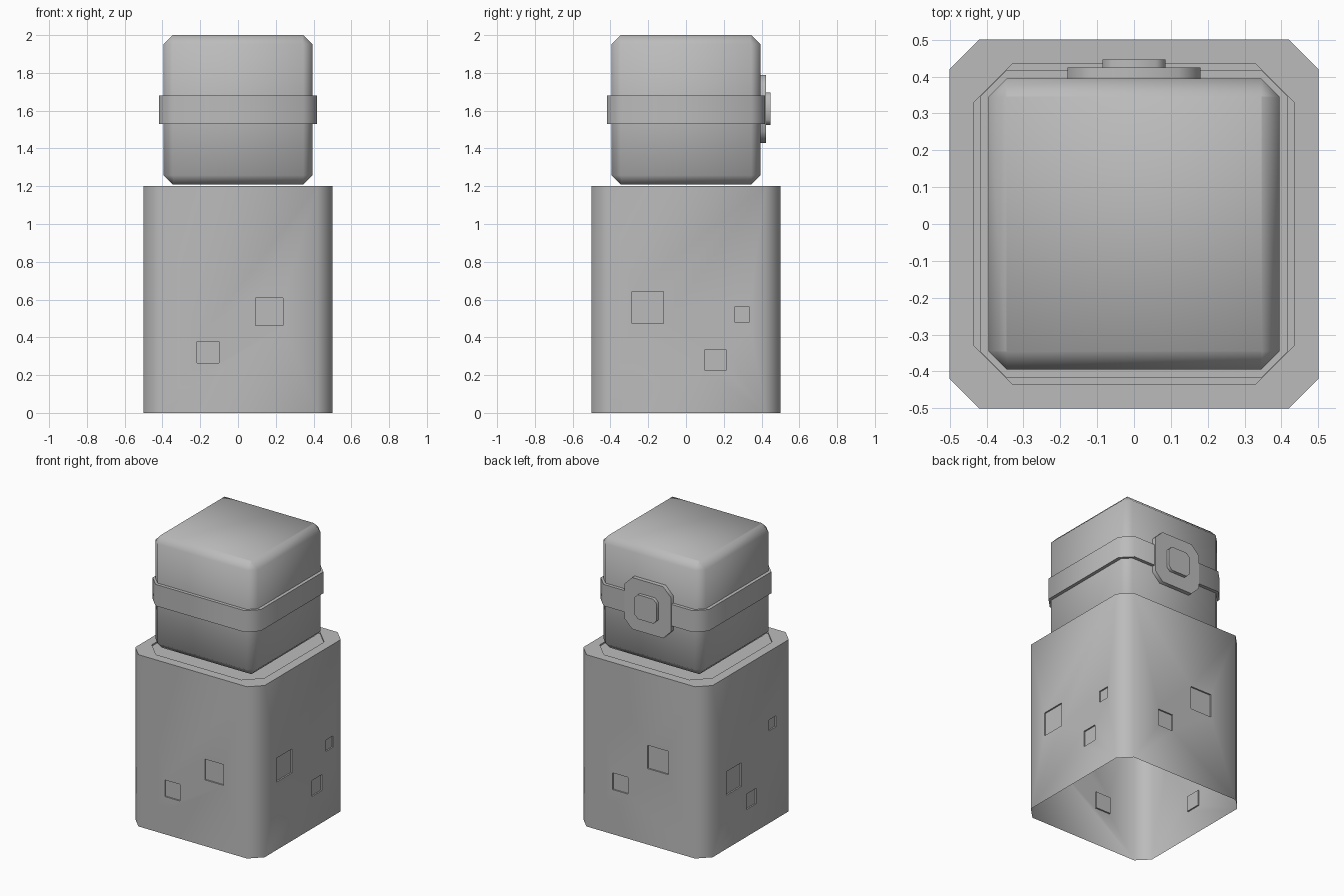
import bpy, bmesh, math
from mathutils import Vector, Matrix

if "Cube" in bpy.data.objects:
    bpy.data.objects.remove(bpy.data.objects["Cube"])

grey = bpy.data.materials.new("plain_grey")
grey.diffuse_color = (0.5, 0.5, 0.5, 1)
grey.use_nodes = True
grey.node_tree.nodes["Principled BSDF"].inputs["Base Color"].default_value = grey.diffuse_color


def finish(name, bm):
    bmesh.ops.recalc_face_normals(bm, faces=bm.faces)
    me = bpy.data.meshes.new(name)
    bm.to_mesh(me)
    bm.free()
    ob = bpy.data.objects.new(name, me)
    bpy.context.collection.objects.link(ob)
    me.materials.append(grey)
    return ob


def smooth(ob):
    bpy.ops.object.select_all(action='DESELECT')
    ob.select_set(True)
    bpy.context.view_layer.objects.active = ob
    bpy.ops.object.shade_smooth_by_angle(angle=math.radians(50))


def octagon(r, c):
    """Square of half width r with corners cut by c."""
    k = r - c
    return [(k, -r), (r, -k), (r, k), (k, r), (-k, r), (-r, k), (-r, -k), (-k, -r)]


def loft(bm, rings, cap_start=True, cap_end=True):
    """Bridge octagon rings (half width, corner cut, height)."""
    loops = [[bm.verts.new((x, y, z)) for x, y in octagon(r, c)] for r, c, z in rings]
    for a, b in zip(loops, loops[1:]):
        for i in range(8):
            j = (i + 1) % 8
            bm.faces.new((a[i], a[j], b[j], b[i]))
    if cap_start:
        bm.faces.new(loops[0][::-1])
    if cap_end:
        bm.faces.new(loops[-1])


# Body: octagonal block with a shallow seat for the head
bm = bmesh.new()
loft(bm, [(0.5, 0.08, 0), (0.5, 0.08, 1.2), (0.435, 0.105, 1.2), (0.435, 0.105, 1.19)])
body = finish("body", bm)

# Shallow square dents: (side, centre along side, centre height, size)
dents = [
    ("front", -0.158, 0.321, 0.116), ("front", 0.166, 0.535, 0.145),
    ("right", -0.203, 0.558, 0.167), ("right", 0.157, 0.28, 0.112),
    ("right", 0.296, 0.52, 0.08),
    ("back", 0.158, 0.37, 0.117), ("back", -0.135, 0.612, 0.163),
    ("left", 0.186, 0.457, 0.165), ("left", -0.008, 0.244, 0.108),
    ("left", -0.24, 0.683, 0.077),
]
depth = 0.01
bm = bmesh.new()
for side, u, z, s in dents:
    sign = 1 if side in ("right", "back") else -1
    if side in ("front", "back"):
        pos, size = Vector((u, sign * 0.5, z)), (s, 2 * depth, s)
    else:
        pos, size = Vector((sign * 0.5, u, z)), (2 * depth, s, s)
    bmesh.ops.create_cube(bm, size=1,
                          matrix=Matrix.Translation(pos) @ Matrix.Diagonal((*size, 1)))
cutter = finish("dent_cutter", bm)
cutter.hide_render = True
mod = body.modifiers.new("dents", 'BOOLEAN')
mod.operation, mod.solver, mod.object = 'DIFFERENCE', 'EXACT', cutter
bpy.context.view_layer.objects.active = body
bpy.ops.object.modifier_apply(modifier=mod.name)
bpy.data.objects.remove(cutter)

# Open underside of the body
bm = bmesh.new()
bm.from_mesh(body.data)
under = [f for f in bm.faces if f.calc_center_median().z < 0.001]
bmesh.ops.delete(bm, geom=under, context='FACES')
bm.to_mesh(body.data)
bm.free()
smooth(body)

# Head: bevelled block
bm = bmesh.new()
loft(bm, [(0.347, 0.002, 1.21), (0.395, 0.05, 1.258), (0.395, 0.05, 1.952), (0.347, 0.002, 2.0)])
smooth(finish("head", bm))

# Strap around the head
bm = bmesh.new()
loft(bm, [(0.39, 0.05, 1.53), (0.418, 0.073, 1.53), (0.418, 0.073, 1.68), (0.39, 0.05, 1.68)],
     False, False)
smooth(finish("head_strap", bm))

# Buckle plate and stud on the back of the strap
to_back = Matrix.Translation((0, 0, 1.61)) @ Matrix.Rotation(math.radians(-90), 4, 'X')
for name, r, c, y0, y1 in (("buckle_plate", 0.18, 0.06, 0.39, 0.424),
                           ("buckle_stud", 0.085, 0.025, 0.42, 0.447)):
    bm = bmesh.new()
    loft(bm, [(r, c, y0), (r, c, y1)])
    bm.transform(to_back)
    smooth(finish(name, bm))
